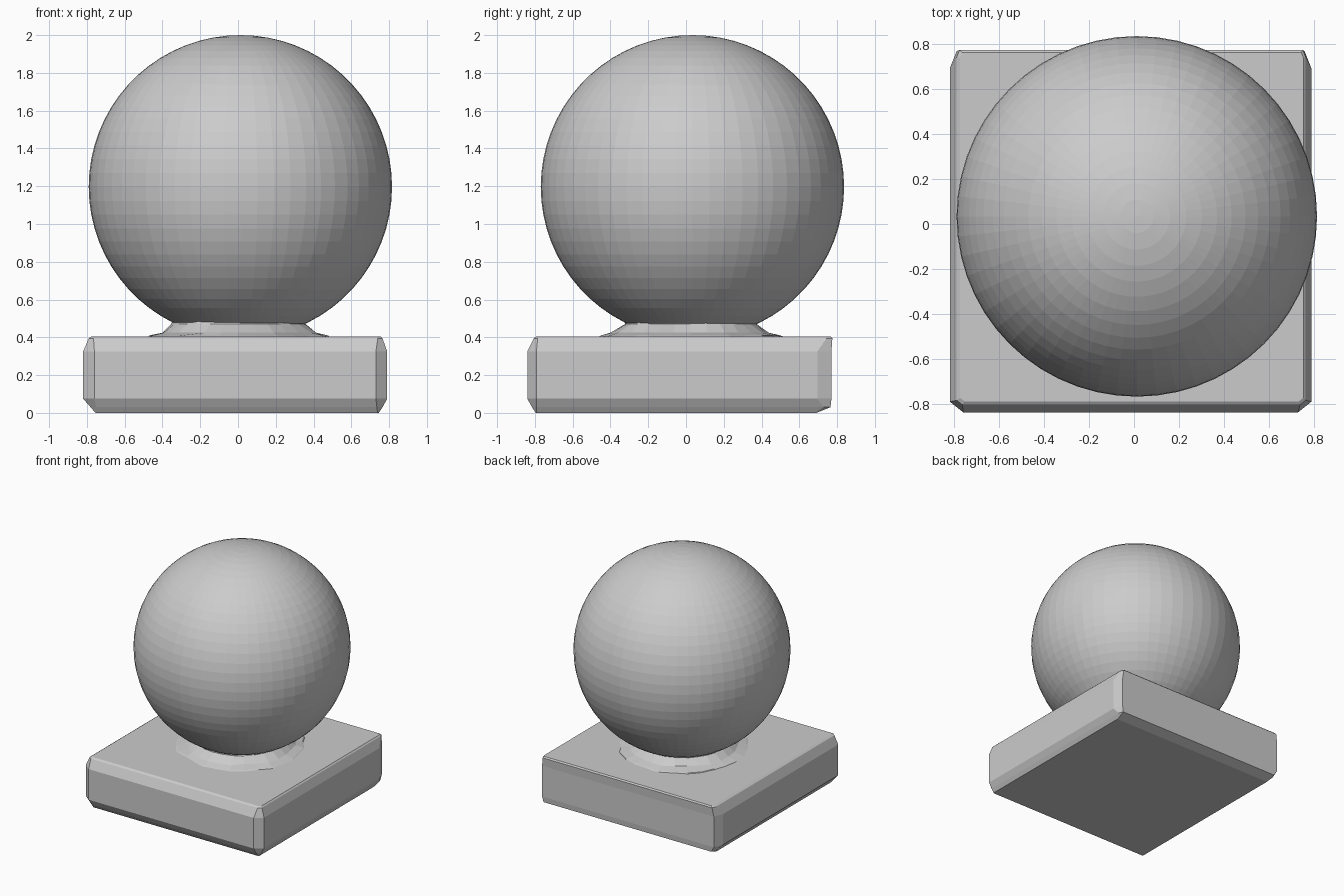
import bpy
import bmesh
import math
import random

random.seed(4)
cube = bpy.data.objects.get("Cube")
if cube:
    bpy.data.objects.remove(cube, do_unlink=True)

stone = bpy.data.materials.new("stone_grey")
stone.use_nodes = True
GREY = (0.6, 0.6, 0.6, 1)
stone.diffuse_color = GREY
stone.node_tree.nodes["Principled BSDF"].inputs["Base Color"].default_value = GREY


def finish(bm, name):
    bmesh.ops.recalc_face_normals(bm, faces=bm.faces)
    mesh = bpy.data.meshes.new(name)
    bm.to_mesh(mesh)
    bm.free()
    mesh.materials.append(stone)
    obj = bpy.data.objects.new(name, mesh)
    bpy.context.collection.objects.link(obj)
    return obj


def loft(name, rings):
    """Bridge stacked rings of equal length and cap both ends."""
    bm = bmesh.new()
    loops = [[bm.verts.new(p) for p in ring] for ring in rings]
    n = len(loops[0])
    for low, high in zip(loops, loops[1:]):
        for i in range(n):
            j = (i + 1) % n
            bm.faces.new((low[i], low[j], high[j], high[i]))
    bm.faces.new(loops[0][::-1])
    bm.faces.new(loops[-1])
    return finish(bm, name)


def slab_ring(z, x0, x1, y0, y1, cut):
    """Rectangle with cut corners; the cuts run deeper along the back."""
    a, b = cut, cut * 0.8
    c, d = cut * 0.5, cut * 1.25
    return [(x, y, z) for x, y in (
        (x0 + a, y0), (x1 - a, y0), (x1, y0 + b), (x1, y1 - d),
        (x1 - c, y1), (x0 + c, y1), (x0, y1 - d), (x0, y0 + b))]


# Square plinth with chamfered edges
loft("plinth", [
    slab_ring(0.00, -0.755, 0.745, -0.795, 0.69, 0.006),
    slab_ring(0.03, -0.78, 0.765, -0.815, 0.765, 0.03),
    slab_ring(0.075, -0.82, 0.79, -0.84, 0.77, 0.06),
    slab_ring(0.325, -0.82, 0.79, -0.84, 0.77, 0.06),
    slab_ring(0.395, -0.79, 0.765, -0.805, 0.775, 0.025),
    slab_ring(0.405, -0.775, 0.755, -0.79, 0.765, 0.02),
])

# Roughly flared collar between plinth and ball
SIDES = 28


def collar_ring(z, radius, rough):
    ring = []
    for i in range(SIDES):
        t = math.tau * i / SIDES
        r = radius + random.uniform(-rough, rough)
        ring.append((0.005 + r * math.cos(t), 0.025 + r * math.sin(t), z))
    return ring


loft("collar", [
    collar_ring(0.395, 0.50, 0.02),
    collar_ring(0.41, 0.47, 0.02),
    collar_ring(0.425, 0.41, 0.015),
    collar_ring(0.47, 0.355, 0.008),
    collar_ring(0.50, 0.345, 0.0),
])

# Faceted ball
bm = bmesh.new()
bmesh.ops.create_uvsphere(bm, u_segments=56, v_segments=34, radius=0.803)
ball = finish(bm, "ball")
ball.location = (0.0125, 0.034, 1.197)
